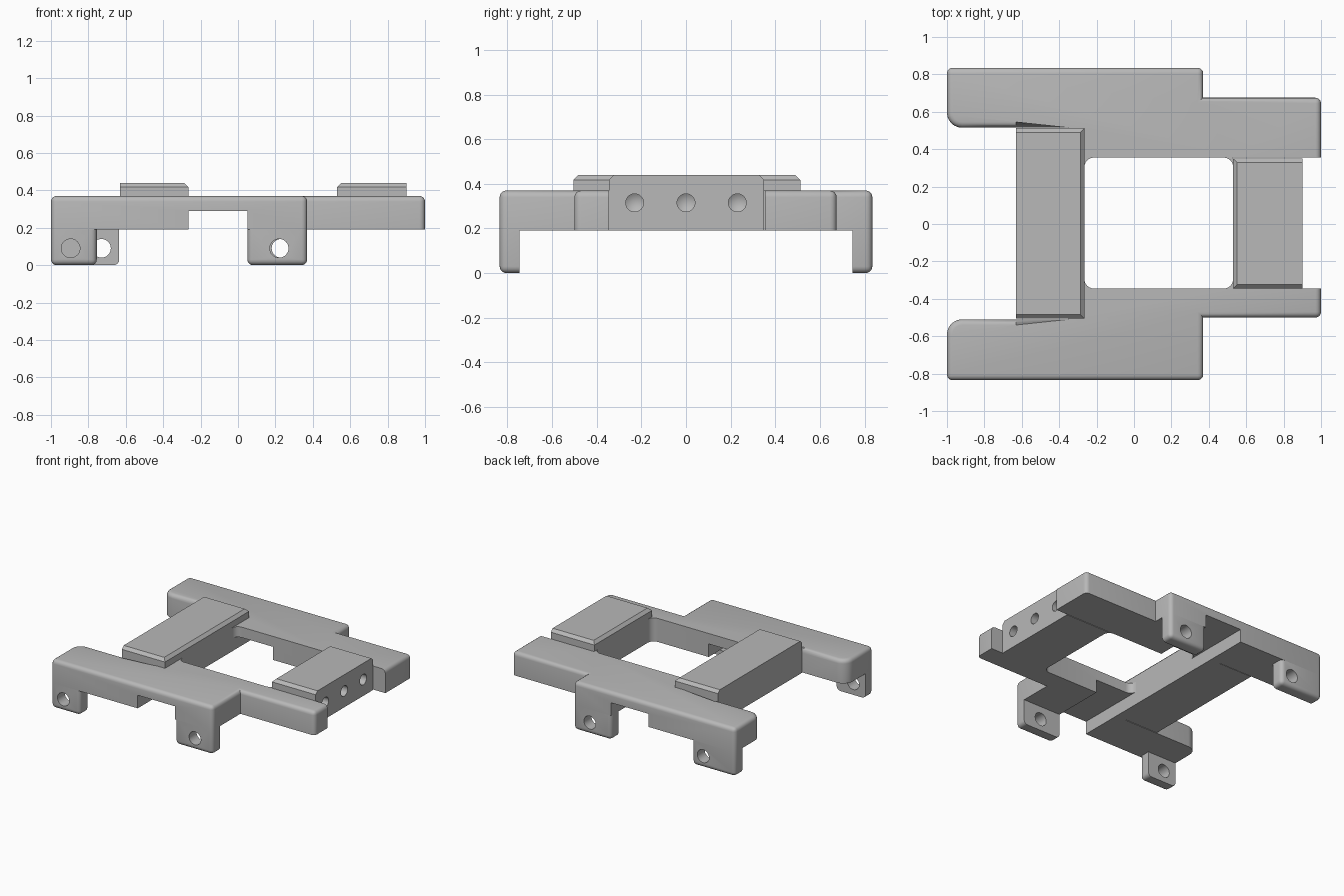
import bpy, bmesh, math
from mathutils import Matrix, Vector

if "Cube" in bpy.data.objects:
    bpy.data.objects.remove(bpy.data.objects["Cube"])

BOTTOM, DECK, TOP = 0.19, 0.37, 0.44
ROUND = 0.03

grey = bpy.data.materials.new("plain_grey")
grey.use_nodes = True
grey.diffuse_color = (0.48, 0.48, 0.48, 1)
grey.node_tree.nodes["Principled BSDF"].inputs["Base Color"].default_value = grey.diffuse_color


def finish(bm, name):
    bmesh.ops.recalc_face_normals(bm, faces=bm.faces)
    mesh = bpy.data.meshes.new(name)
    bm.to_mesh(mesh)
    bm.free()
    mesh.materials.append(grey)
    obj = bpy.data.objects.new(name, mesh)
    bpy.context.collection.objects.link(obj)
    return obj


def prism(outline, z0, z1):
    bm = bmesh.new()
    base = bm.faces.new([bm.verts.new((x, y, z0)) for x, y in outline])
    top = bmesh.ops.extrude_face_region(bm, geom=[base])
    moved = [g for g in top["geom"] if isinstance(g, bmesh.types.BMVert)]
    bmesh.ops.translate(bm, verts=moved, vec=(0, 0, z1 - z0))
    return bm


def box(x0, x1, y0, y1, z0, z1):
    return prism([(x0, y0), (x1, y0), (x1, y1), (x0, y1)], z0, z1)


def bevel_where(bm, rule, width, segments):
    edges = [e for e in bm.edges if rule(e.verts[0].co, e.verts[1].co)]
    bmesh.ops.bevel(bm, geom=edges, offset=width, segments=segments,
                    profile=0.5, affect='EDGES', clamp_overlap=True)


def near(a, b):
    return abs(a - b) < 1e-4


def arc(cx, cy, r, start, end, steps=6):
    angles = [math.radians(start + (end - start) * i / steps) for i in range(steps + 1)]
    return [(cx + r * math.cos(a), cy + r * math.sin(a)) for a in angles]


def drill(centre, axis, radius, depth, tip=0.0):
    # Round cutter, with an optional drill point at each end
    bm = bmesh.new()
    bmesh.ops.create_cone(bm, cap_ends=True, cap_tris=True, segments=32,
                          radius1=radius, radius2=radius, depth=depth)
    for v in bm.verts:
        if v.co.xy.length < radius / 2:
            v.co.z += math.copysign(tip, v.co.z)
    turn = Vector((0, 0, 1)).rotation_difference(Vector(axis)).to_matrix().to_4x4()
    bm.transform(Matrix.Translation(centre) @ turn)
    return finish(bm, "cutter")


def cut(obj, cutters):
    bpy.context.view_layer.objects.active = obj
    for cutter in cutters:
        cutter.hide_render = True
        mod = obj.modifiers.new("cut", 'BOOLEAN')
        mod.operation, mod.solver, mod.object = 'DIFFERENCE', 'EXACT', cutter
        bpy.ops.object.modifier_apply(modifier=mod.name)
        bpy.data.objects.remove(cutter)


def smooth(obj):
    bpy.ops.object.select_all(action='DESELECT')
    obj.select_set(True)
    bpy.context.view_layer.objects.active = obj
    bpy.ops.object.shade_smooth_by_angle(angle=math.radians(32))


# Side rails: stepped outline, rounded outer rim, relief groove underneath
def rail(name, side, outer, step, inner, arm):
    r, f = 0.08, 0.05
    pts = [(-0.63, arm)] + arc(-1 + r, arm + r, r, 270, 180)
    pts += [(-1, outer), (0.37, outer), (0.37, step), (1, step), (1, inner), (0.53, inner)]
    pts += arc(0.53 - f, inner - f, f, 0, 90)
    pts += arc(-0.265 + f, inner - f, f, 90, 180)
    pts += [(-0.35, inner - f), (-0.35, arm)]
    bm = prism([(x, side * y) for x, y in pts], BOTTOM, DECK)
    corners = [(-1, outer), (0.37, outer), (1, step)]

    def on_rim(p):
        y = p.y * side
        return (p.x < -0.62 or near(y, outer) or near(y, step) or near(p.x, 1))

    def rule(a, b):
        if near(a.x, b.x) and near(a.y, b.y):
            return any(near(a.x, x) and near(a.y * side, y) for x, y in corners)
        return near(a.z, DECK) and near(b.z, DECK) and on_rim(a) and on_rim(b)

    bevel_where(bm, rule, ROUND, 4)
    obj = finish(bm, name)
    cut(obj, [finish(box(-0.265, 0.05, -1, 1, 0.1, 0.29), "cutter")])
    smooth(obj)


rail("front_rail", -1, 0.835, 0.5, 0.345, 0.51)
rail("back_rail", 1, 0.835, 0.675, 0.355, 0.515)


# Mounting legs: rounded outside face and lower corners, cross hole
def leg(name, side, x0, x1, hole_x):
    y_out, y_in = side * 0.835, side * 0.745
    bm = box(x0, x1, min(y_out, y_in), max(y_out, y_in), 0, BOTTOM)

    def rule(a, b):
        if near(a.z, BOTTOM) and near(b.z, BOTTOM):
            return False
        outside = near(a.y, y_out) and near(b.y, y_out)
        lower_corner = near(a.z, 0) and near(b.z, 0) and near(a.x, b.x)
        return outside or lower_corner

    bevel_where(bm, rule, ROUND, 4)
    obj = finish(bm, name)
    cut(obj, [drill((hole_x, side * 0.79, 0.09), (0, 1, 0), 0.05, 0.4)])
    smooth(obj)


leg("front_right_leg", -1, -1, -0.755, -0.895)
leg("front_left_leg", -1, 0.05, 0.37, 0.22)
leg("back_right_leg", 1, -1, -0.635, -0.73)
leg("back_left_leg", 1, 0.05, 0.37, 0.23)


# Cross beams: chamfered raised pads with three blind holes in the outer face
def beam(name, x_out, x_in, y0, y1, spacing):
    bm = box(min(x_out, x_in), max(x_out, x_in), y0, y1, BOTTOM, TOP)

    def rule(a, b):
        on_top = near(a.z, TOP) and near(b.z, TOP)
        return on_top and not (near(a.x, x_out) and near(b.x, x_out))

    bevel_where(bm, rule, 0.022, 1)
    obj = finish(bm, name)
    cut(obj, [drill((x_out, i * spacing, 0.315), (1, 0, 0), 0.04, 0.2, 0.025)
              for i in (-1, 0, 1)])
    smooth(obj)


beam("right_beam", -0.63, -0.265, -0.505, 0.512, 0.28)
beam("left_beam", 0.9, 0.53, -0.345, 0.35, 0.23)
